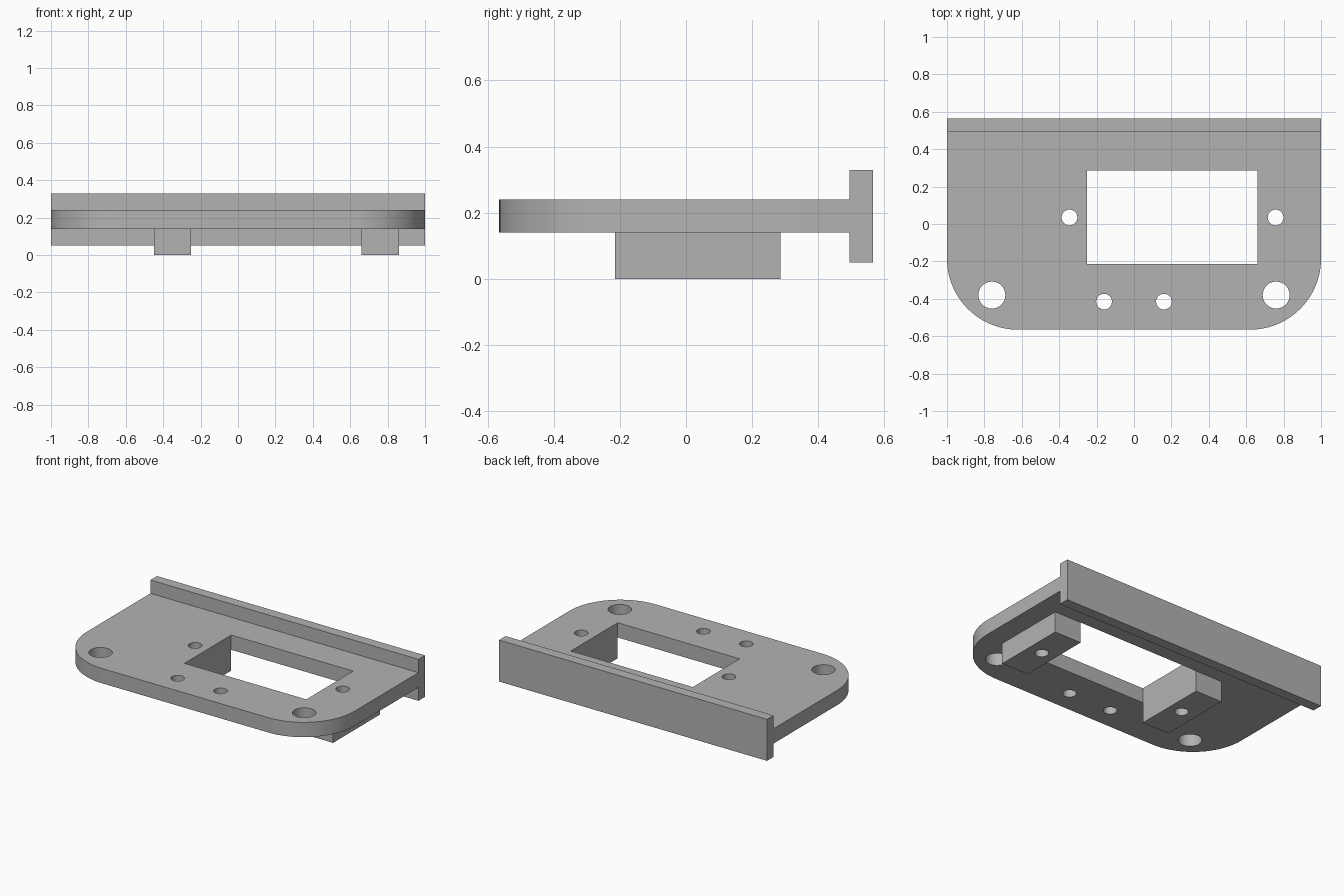
import bpy, bmesh
from math import radians, cos, sin, pi

if "Cube" in bpy.data.objects:
    bpy.data.objects.remove(bpy.data.objects["Cube"], do_unlink=True)

grey = bpy.data.materials.new("plain grey")
grey.use_nodes = True
colour = (0.45, 0.45, 0.45, 1)
grey.diffuse_color = colour
grey.node_tree.nodes["Principled BSDF"].inputs["Base Color"].default_value = colour

PLATE_BOTTOM, PLATE_TOP = 0.14, 0.24


def prism(name, outline, z0, z1):
    """Extrude a counter-clockwise outline from z0 to z1."""
    bm = bmesh.new()
    face = bm.faces.new([bm.verts.new((x, y, z0)) for x, y in outline])
    top = bmesh.ops.extrude_face_region(bm, geom=[face])["geom"]
    moved = [v for v in top if isinstance(v, bmesh.types.BMVert)]
    bmesh.ops.translate(bm, vec=(0, 0, z1 - z0), verts=moved)
    bmesh.ops.recalc_face_normals(bm, faces=bm.faces)
    mesh = bpy.data.meshes.new(name)
    bm.to_mesh(mesh)
    bm.free()
    mesh.materials.append(grey)
    obj = bpy.data.objects.new(name, mesh)
    bpy.context.collection.objects.link(obj)
    return obj


def arc(cx, cy, r, start, end, steps):
    angles = [start + (end - start) * i / steps for i in range(steps + 1)]
    return [(cx + r * cos(a), cy + r * sin(a)) for a in angles]


def rect(x0, x1, y0, y1):
    return [(x0, y0), (x1, y0), (x1, y1), (x0, y1)]


def cut(target, outline):
    """Cut an outline right through a part."""
    cutter = prism("cutter", outline, -0.2, 0.5)
    cutter.hide_render = True
    mod = target.modifiers.new("cut", "BOOLEAN")
    mod.operation, mod.solver, mod.object = "DIFFERENCE", "EXACT", cutter
    bpy.context.view_layer.objects.active = target
    bpy.ops.object.modifier_apply(modifier=mod.name)
    bpy.data.objects.remove(cutter, do_unlink=True)


def hole(target, x, y, r):
    cut(target, arc(x, y, r, 0, 2 * pi, 48)[:-1])


# Base plate with two rounded front corners
R = 0.38
outline = [(1, 0.5), (-1, 0.5)]
outline += arc(-1 + R, -0.565 + R, R, pi, 1.5 * pi, 24)
outline += arc(1 - R, -0.565 + R, R, 1.5 * pi, 2 * pi, 24)
plate = prism("base_plate", outline, PLATE_BOTTOM, PLATE_TOP)

# Window, corner mounting holes and front screw holes
cut(plate, rect(-0.25, 0.66, -0.215, 0.285))
for side in (-1, 1):
    hole(plate, side * 0.76, -0.38, 0.072)
    hole(plate, side * 0.16, -0.415, 0.042)

# Blocks under the window ends, drilled together with the plate
blocks = []
for name, x0, x1, hx in (("right_block", -0.45, -0.25, -0.345),
                         ("left_block", 0.66, 0.86, 0.757)):
    block = prism(name, rect(x0, x1, -0.215, 0.285), 0, PLATE_BOTTOM)
    for part in (plate, block):
        hole(part, hx, 0.035, 0.042)
    blocks.append(block)

# Upright rail along the back edge
rail = prism("back_rail", rect(-1, 1, 0.495, 0.565), 0.05, 0.33)

# Smooth round walls, sharp edges
bpy.ops.object.select_all(action="DESELECT")
for obj in [plate, rail] + blocks:
    obj.select_set(True)
bpy.context.view_layer.objects.active = plate
bpy.ops.object.shade_smooth_by_angle(angle=radians(30))
